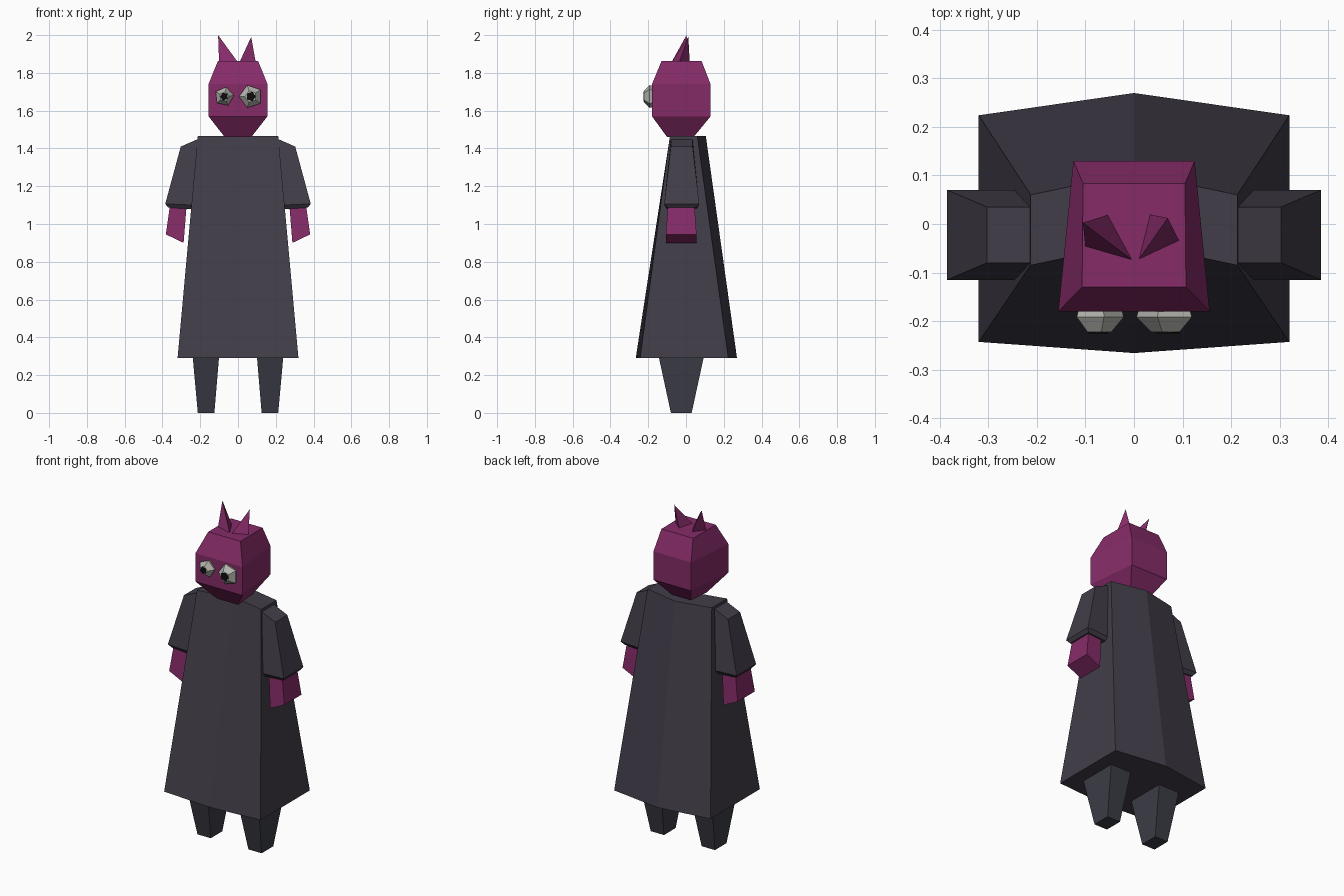
import bpy, bmesh, math
from mathutils import Vector

if "Cube" in bpy.data.objects:
    bpy.data.objects.remove(bpy.data.objects["Cube"])


def material(name, rgb):
    m = bpy.data.materials.new(name)
    m.diffuse_color = (*rgb, 1)
    m.use_nodes = True
    m.node_tree.nodes["Principled BSDF"].inputs["Base Color"].default_value = m.diffuse_color
    return m


CLOTH = material("dark cloth", (0.055, 0.048, 0.068))
TROUSER = material("trouser cloth", (0.045, 0.046, 0.062))
SKIN = material("magenta skin", (0.24, 0.025, 0.14))
EYE = material("eye grey", (0.45, 0.45, 0.42))
BLACK = material("pupil black", (0.004, 0.004, 0.004))


def loft(name, rings, mat, side=1):
    """Closed flat-faced solid through rings of equal length; side=-1 mirrors x."""
    bm = bmesh.new()
    vs = [[bm.verts.new((side * x, y, z)) for x, y, z in r] for r in rings]
    for a, b in zip(vs, vs[1:]):
        for i in range(len(a)):
            j = (i + 1) % len(a)
            bm.faces.new((a[i], a[j], b[j], b[i]))
    bm.faces.new(vs[0])
    bm.faces.new(vs[-1])
    bmesh.ops.recalc_face_normals(bm, faces=bm.faces)
    me = bpy.data.meshes.new(name)
    bm.to_mesh(me)
    bm.free()
    me.materials.append(mat)
    ob = bpy.data.objects.new(name, me)
    bpy.context.collection.objects.link(ob)
    return ob


def rect(x0, x1, y0, y1, z0, z1=None):
    """Four corners; z0 at the x0 side, z1 at the x1 side."""
    z1 = z0 if z1 is None else z1
    return [(x0, y0, z0), (x1, y0, z1), (x1, y1, z1), (x0, y1, z0)]


def hexring(w, front, fmid, back, bmid, z):
    return [(-w, front, z), (0, fmid, z), (w, front, z),
            (w, back, z), (0, bmid, z), (-w, back, z)]


# Robe: six-sided, with a collar dip at the front
loft("robe", [hexring(0.32, -0.243, -0.266, 0.224, 0.27, 0.29),
              hexring(0.213, -0.085, -0.04, 0.06, 0.105, 1.465)], CLOTH)

# Head: box with tapered jaw and crown, narrower at the back
def head_ring(wf, wb, y0, y1, z):
    return [(-wf, y0, z), (wf, y0, z), (wb, y1, z), (-wb, y1, z)]

loft("head", [head_ring(0.07, 0.06, -0.10, 0.04, 1.46),
              head_ring(0.156, 0.125, -0.18, 0.13, 1.57),
              head_ring(0.156, 0.125, -0.18, 0.13, 1.74),
              head_ring(0.107, 0.105, -0.13, 0.083, 1.862)], SKIN)

# Limbs, mirrored
for s, tag in ((1, "right"), (-1, "left")):
    loft("sleeve_" + tag, [rect(0.20, 0.303, -0.08, 0.035, 1.455, 1.41),
                           rect(0.235, 0.385, -0.115, 0.07, 1.10, 1.107),
                           rect(0.245, 0.37, -0.10, 0.055, 1.078, 1.087)], CLOTH, s)
    loft("hand_" + tag, [rect(0.272, 0.36, -0.095, 0.045, 1.10),
                         rect(0.288, 0.382, -0.107, 0.056, 0.90, 0.945)], SKIN, s)
    loft("leg_" + tag, [rect(0.125, 0.213, -0.08, 0.03, 0),
                        rect(0.10, 0.24, -0.145, 0.095, 0.30)], TROUSER, s)


# Ears: three-sided spikes
def spike(name, tip, base):
    ob = loft(name, [[(x, y, 1.85) for x, y in base],
                     [Vector(tip) + Vector((0.0005 * math.cos(a), 0.0005 * math.sin(a), 0))
                      for a in (0, 2.1, 4.2)]], SKIN)
    bm = bmesh.new()
    bm.from_mesh(ob.data)
    bmesh.ops.remove_doubles(bm, verts=bm.verts, dist=0.002)
    bmesh.ops.recalc_face_normals(bm, faces=bm.faces)
    bm.to_mesh(ob.data)
    bm.free()

spike("ear_left", (-0.105, 0.003, 2.0), [(0.004, -0.08), (-0.05, 0.02), (-0.10, -0.05)])
spike("ear_right", (0.07, 0.012, 1.99), [(0.095, -0.038), (0.03, 0.02), (0.005, -0.08)])


# Eyes: five-sided domes with a pentagon pupil
def pentagon(cx, cz, r, y, turn):
    return [(cx + r * math.cos(turn + i * math.tau / 5), y,
             cz + r * math.sin(turn + i * math.tau / 5)) for i in range(5)]

for tag, cx, r, turn in (("left", -0.073, 0.052, 0.1), ("right", 0.068, 0.063, math.pi)):
    loft("eye_" + tag, [pentagon(cx, 1.675, r * k, y, turn) for k, y in
                        ((0.9, -0.17), (1, -0.192), (0.5, -0.223))], EYE)
    loft("pupil_" + tag, [pentagon(cx, 1.675, r * 0.42, y, turn + math.pi)
                          for y in (-0.215, -0.226)], BLACK)
